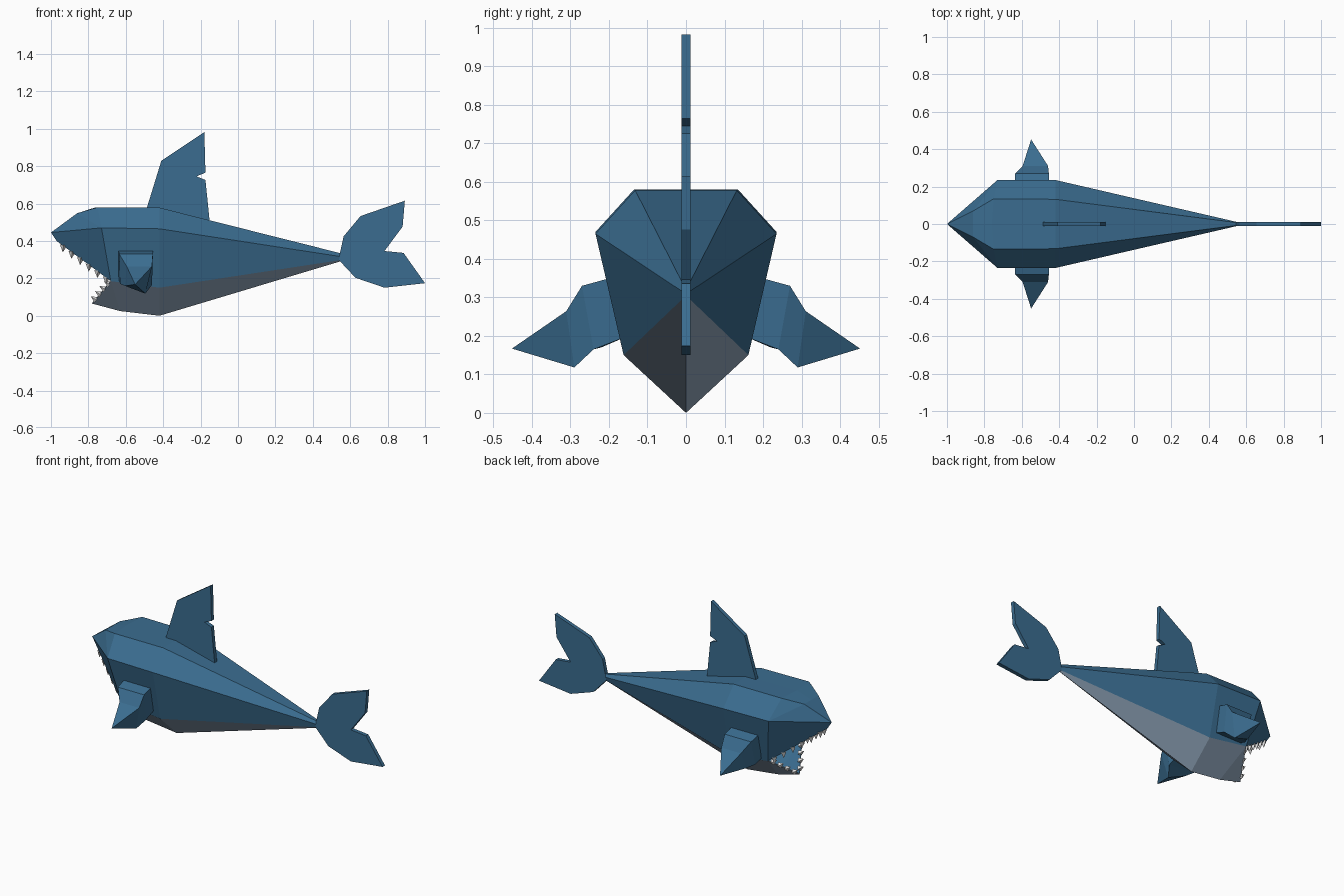
import bpy, bmesh
from mathutils import Vector, Matrix

cube = bpy.data.objects.get("Cube")
if cube:
    bpy.data.objects.remove(cube, do_unlink=True)


def material(name, rgb):
    m = bpy.data.materials.new(name)
    m.use_nodes = True
    m.diffuse_color = (*rgb, 1)
    bsdf = next(n for n in m.node_tree.nodes if n.type == 'BSDF_PRINCIPLED')
    bsdf.inputs["Base Color"].default_value = (*rgb, 1)
    return m


BLUE = material("ocean blue", (0.043, 0.152, 0.279))
GREY = material("belly grey", (0.29, 0.39, 0.51))
WHITE = material("tooth white", (0.80, 0.80, 0.80))


def finish(name, bm, mats):
    bmesh.ops.recalc_face_normals(bm, faces=bm.faces[:])
    me = bpy.data.meshes.new(name)
    bm.to_mesh(me)
    bm.free()
    for m in mats:
        me.materials.append(m)
    ob = bpy.data.objects.new(name, me)
    bpy.context.collection.objects.link(ob)
    return ob


# Body: half shell with an open mouth, mirrored across y = 0
points = {
    "nose": (-1, 0, .445), "lip": (-.97, 0, .40),
    "brow_c": (-.86, 0, .548), "brow": (-.86, .07, .548),
    "top1_c": (-.76, 0, .58), "top1": (-.75, .135, .58),
    "side1": (-.73, .235, .47), "corner": (-.68, .17, .185),
    "top2_c": (-.42, 0, .578), "top2": (-.42, .132, .578),
    "side2": (-.42, .235, .465), "low2": (-.42, .162, .15), "keel2": (-.42, 0, 0),
    "keel1": (-.63, 0, .025), "chin": (-.78, 0, .065),
    "top3_c": (.545, 0, .335), "top3": (.545, .008, .335),
    "side3": (.545, .012, .317), "low3": (.545, .008, .297), "keel3": (.545, 0, .29),
}
upper = ["nose brow brow_c", "brow_c brow top1 top1_c", "nose side1 brow", "brow side1 top1",
         "nose lip corner side1", "top1_c top1 top2 top2_c", "top1 side1 side2 top2",
         "side1 corner low2 side2", "top2_c top2 top3 top3_c", "top2 side2 side3 top3",
         "side2 low2 low3 side3"]
belly = ["corner chin keel1", "corner keel1 keel2 low2", "low2 keel2 keel3 low3"]
bm = bmesh.new()
verts = {k: bm.verts.new(p) for k, p in points.items()}
for index, group in enumerate((upper, belly)):
    for names in group:
        bm.faces.new([verts[n] for n in names.split()]).material_index = index
body = finish("body", bm, [BLUE, GREY])
mirror = body.modifiers.new("Mirror", 'MIRROR')
mirror.use_axis = (False, True, False)
mirror.use_clip = True

# Blue lining inside the mouth and belly
lining = body.modifiers.new("Lining", 'SOLIDIFY')
lining.thickness = .006
lining.offset = -1
lining.material_offset = -1


# Flat fins: side outlines extruded across y
def flat_fin(name, outline, half=.012):
    bm = bmesh.new()
    face = bm.faces.new([bm.verts.new((x, -half, z)) for x, z in outline])
    ext = bmesh.ops.extrude_face_region(bm, geom=[face])["geom"]
    bmesh.ops.translate(bm, vec=(0, 2 * half, 0),
                        verts=[v for v in ext if isinstance(v, bmesh.types.BMVert)])
    finish(name, bm, [BLUE])


flat_fin("dorsal_fin", [(-.50, .54), (-.484, .588), (-.41, .828), (-.18, .982), (-.174, .765),
                        (-.222, .745), (-.174, .726), (-.152, .508), (-.15, .46)])
flat_fin("tail_fin", [(.54, .297), (.545, .335), (.565, .425), (.655, .533), (.892, .615),
                      (.88, .476), (.783, .346), (.885, .336), (1, .174), (.783, .150),
                      (.628, .203)])

# Side fins: three four-cornered rings lofted to a tip
rings = [
    [(-.64, .19, .352), (-.455, .19, .352), (-.46, .15, .2), (-.64, .15, .2)],
    [(-.635, .27, .33), (-.455, .27, .33), (-.46, .24, .165), (-.63, .22, .17)],
    [(-.595, .311, .264), (-.46, .311, .264), (-.495, .29, .118), (-.605, .27, .16)],
]
for name, s in (("left_side_fin", 1), ("right_side_fin", -1)):
    bm = bmesh.new()
    loops = [[bm.verts.new((x, s * y, z)) for x, y, z in ring] for ring in rings]
    tip = bm.verts.new((-.55, s * .452, .167))
    bm.faces.new(loops[0])
    for i in range(4):
        j = (i + 1) % 4
        for a, b in zip(loops, loops[1:]):
            bm.faces.new((a[i], a[j], b[j], b[i]))
        bm.faces.new((loops[2][i], loops[2][j], tip))
    finish(name, bm, [BLUE])


# Teeth: small pyramids set just inside each jaw edge
def teeth(name, start, end, count, direction, size):
    bm = bmesh.new()
    a, b = Vector(points[start]), Vector(points[end])
    d = Vector(direction).normalized()
    rot = d.to_track_quat('Z', 'Y').to_matrix().to_4x4()
    for i in range(count):
        base = a.lerp(b, (i + .8) / (count + .3))
        for s in (1, -1):
            loc = Vector((base.x, s * base.y * .9, base.z)) + d * size * .35
            bmesh.ops.create_cone(bm, cap_ends=True, segments=4, radius1=size * .5, radius2=0,
                                  depth=size, matrix=Matrix.Translation(loc) @ rot)
    finish(name, bm, [WHITE])


teeth("upper_teeth", "lip", "corner", 6, (-.1, 0, -1), .04)
teeth("lower_teeth", "chin", "corner", 4, (-.8, 0, .5), .036)
